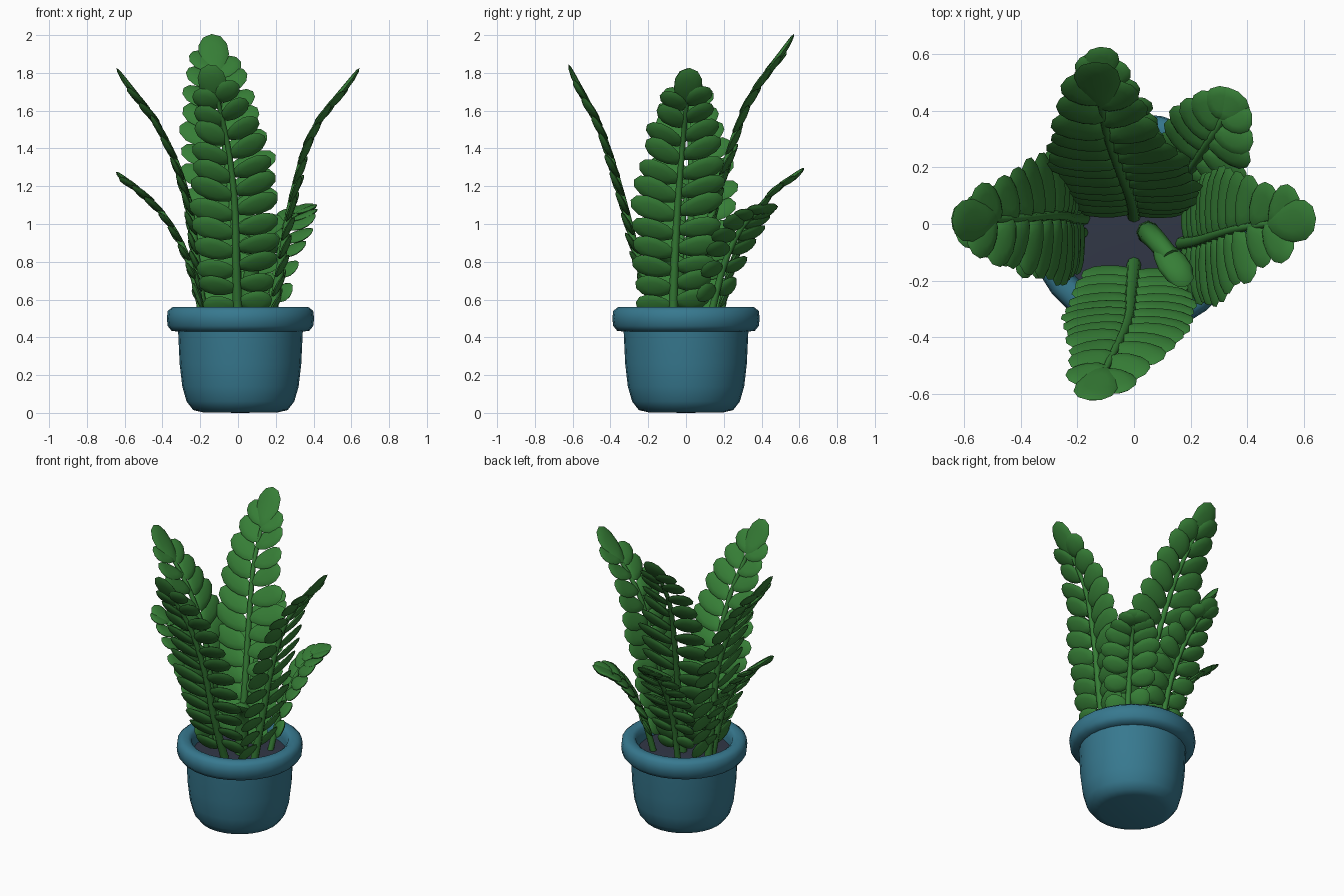
import bpy, bmesh, math, random
from mathutils import Vector, Matrix

random.seed(4)
if "Cube" in bpy.data.objects:
    bpy.data.objects.remove(bpy.data.objects["Cube"], do_unlink=True)


def material(name, rgb):
    m = bpy.data.materials.new(name)
    m.use_nodes = True
    m.diffuse_color = (*rgb, 1)
    m.node_tree.nodes["Principled BSDF"].inputs["Base Color"].default_value = (*rgb, 1)
    return m


leaf_green = material("leaf_green", (0.037, 0.208, 0.037))
pot_blue = material("pot_blue", (0.038, 0.19, 0.275))
soil_dark = material("soil_dark", (0.031, 0.038, 0.062))


def finish(name, bm, mat, angle=50):
    bmesh.ops.recalc_face_normals(bm, faces=bm.faces)
    mesh = bpy.data.meshes.new(name)
    bm.to_mesh(mesh)
    bm.free()
    mesh.materials.append(mat)
    ob = bpy.data.objects.new(name, mesh)
    bpy.context.collection.objects.link(ob)
    bpy.ops.object.select_all(action="DESELECT")
    ob.select_set(True)
    bpy.context.view_layer.objects.active = ob
    bpy.ops.object.shade_smooth_by_angle(angle=math.radians(angle))
    return ob


def lathe(name, profile, mat, sides=28, centre=(0.013, 0, 0)):
    bm = bmesh.new()
    verts = [bm.verts.new((r, 0, z)) for r, z in profile]
    edges = [bm.edges.new(p) for p in zip(verts, verts[1:])]
    bmesh.ops.spin(bm, geom=verts + edges, cent=(0, 0, 0), axis=(0, 0, 1),
                   angle=math.tau, steps=sides, use_duplicate=False)
    bmesh.ops.remove_doubles(bm, verts=bm.verts, dist=0.0005)
    bmesh.ops.translate(bm, verts=bm.verts, vec=centre)
    return finish(name, bm, mat)


# Pot with a rolled rim, and the soil inside it
lathe("pot", [(0, 0), (0.2, 0.003), (0.25, 0.015), (0.285, 0.06), (0.308, 0.14), (0.322, 0.26),
              (0.33, 0.43), (0.365, 0.435), (0.385, 0.46), (0.39, 0.5), (0.385, 0.54),
              (0.36, 0.56), (0.32, 0.56), (0.3, 0.545), (0.29, 0.5), (0.285, 0.44)], pot_blue)
lathe("soil", [(0, 0.475), (0.15, 0.472), (0.295, 0.465)], soil_dark)


def sample(points, t):
    """Point and tangent on a smooth path through the points."""
    p = [Vector(q) for q in points]
    p = [2 * p[0] - p[1]] + p + [2 * p[-1] - p[-2]]
    spans = len(p) - 3
    i = min(int(t * spans), spans - 1)
    u = t * spans - i
    a, b, c, d = p[i:i + 4]
    k1, k2, k3 = c - a, 2 * a - 5 * b + 4 * c - d, 3 * b - a - 3 * c + d
    return b + (k1 * u + k2 * u * u + k3 * u ** 3) / 2, (k1 + 2 * k2 * u + 3 * k3 * u * u).normalized()


def add_tube(bm, points, r0, r1, steps=14, sides=8):
    rings = []
    for s in range(steps + 1):
        t = s / steps
        pos, tan = sample(points, t)
        side = tan.orthogonal().normalized() if not rings else (side - tan * side.dot(tan)).normalized()
        up, r = tan.cross(side), r0 + (r1 - r0) * t
        rings.append([bm.verts.new(pos + r * (math.cos(a) * side + math.sin(a) * up))
                      for a in (math.tau * k / sides for k in range(sides))])
    for a, b in zip(rings, rings[1:]):
        for k in range(sides):
            n = (k + 1) % sides
            bm.faces.new((a[k], a[n], b[n], b[k]))
    bm.faces.new(rings[0])
    bm.faces.new(rings[-1])


def add_leaf(bm, base, along, normal, length, width, thick=0.032):
    """Flattened oval leaf, a little narrower at its stalk."""
    along = along.normalized()
    across = normal.cross(along).normalized()
    normal = along.cross(across)
    frame = Matrix((along, across, normal)).transposed().to_4x4()
    verts = bmesh.ops.create_uvsphere(bm, u_segments=12, v_segments=6, radius=0.5)["verts"]
    for v in verts:
        x, y, z = v.co
        v.co = ((x + 0.5) * length, y * width * (1 + 0.35 * x), z * thick - 0.06 * width * (2 * x) ** 2)
    bmesh.ops.transform(bm, matrix=Matrix.Translation(base) @ frame, verts=verts)


def frond(name, points, pairs, length, width, stem=0.026, start=0.08):
    bm = bmesh.new()
    total = sum((sample(points, (i + 1) / 20)[0] - sample(points, i / 20)[0]).length for i in range(20))
    end = 1 - 0.85 * length / total
    stalk = [sample(points, end * i / 6)[0] for i in range(7)]
    add_tube(bm, stalk, stem, 0.012)
    # Leaves spread square to the nearest eighth of a turn
    lean = Vector(points[-1]) - Vector(points[0])
    turn = round(math.atan2(lean.y, lean.x) / (math.pi / 4)) * math.pi / 4
    side = Vector((-math.sin(turn), math.cos(turn), 0))
    for i in range(pairs):
        f = i / (pairs - 1)
        t = start + (end - 0.02 - start) * f
        for s in (-1, 1):
            pos, tan = sample(points, t + s * 0.01)
            normal = side.cross(tan)
            rise = math.radians(10 + 38 * f ** 2 + random.uniform(-5, 5))
            along = side * s * math.cos(rise) + tan * math.sin(rise) + normal * 0.06
            tilt = normal - tan * random.uniform(0.2, 0.45)
            size = length * (0.78 + 0.26 * math.sin(math.pi * f) - 0.1 * f ** 3) * random.uniform(0.95, 1.05)
            add_leaf(bm, pos, along, tilt, size, width)
    # Leaf at the tip
    pos, tan = sample(points, end - 0.02)
    tip = Vector(points[-1])
    add_leaf(bm, pos, tip - pos, side.cross(tan), (tip - pos).length, width * 1.2)
    return finish(name, bm, leaf_green, 60)


# Four tall fronds
frond("front_frond", [(0, -0.14, 0.46), (-0.01, -0.25, 0.8), (-0.02, -0.34, 1.15),
                      (-0.07, -0.45, 1.5), (-0.16, -0.63, 1.84)], 12, 0.24, 0.125)
frond("back_frond", [(0, 0.03, 0.46), (-0.01, 0.09, 0.85), (-0.05, 0.19, 1.25),
                     (-0.1, 0.33, 1.65), (-0.14, 0.58, 2.0)], 13, 0.26, 0.135)
frond("left_frond", [(0.17, -0.07, 0.46), (0.23, -0.06, 0.8), (0.29, -0.04, 1.15),
                     (0.4, -0.01, 1.5), (0.65, 0.02, 1.82)], 12, 0.25, 0.125)
frond("right_frond", [(-0.18, 0.02, 0.46), (-0.22, 0.02, 0.8), (-0.27, 0.03, 1.15),
                      (-0.41, 0.02, 1.5), (-0.65, 0.01, 1.82)], 12, 0.25, 0.125)

# Three short fronds
frond("short_right_frond", [(-0.18, -0.03, 0.46), (-0.24, -0.03, 0.74), (-0.34, -0.02, 0.97),
                            (-0.48, 0, 1.14), (-0.65, 0.02, 1.27)], 8, 0.18, 0.105, 0.02, 0.13)
frond("short_back_frond", [(-0.06, 0.17, 0.46), (-0.07, 0.23, 0.74), (-0.08, 0.32, 0.97),
                           (-0.1, 0.45, 1.16), (-0.12, 0.63, 1.29)], 8, 0.18, 0.105, 0.02, 0.13)
frond("short_diagonal_frond", [(0.16, 0.12, 0.46), (0.2, 0.19, 0.75), (0.25, 0.27, 0.94),
                               (0.3, 0.35, 1.04), (0.37, 0.47, 1.1)], 7, 0.18, 0.115, 0.02, 0.15)

# Young shoot with a single leaf
bm = bmesh.new()
add_tube(bm, [(0.05, -0.03, 0.46), (0.055, -0.035, 0.65), (0.08, -0.06, 0.77), (0.13, -0.12, 0.84)], 0.042, 0.035)
add_leaf(bm, Vector((0.08, -0.06, 0.79)), Vector((0.12, -0.17, 0.12)), Vector((0.2, 0.1, 1)), 0.22, 0.11, 0.06)
finish("young_shoot", bm, leaf_green, 60)
